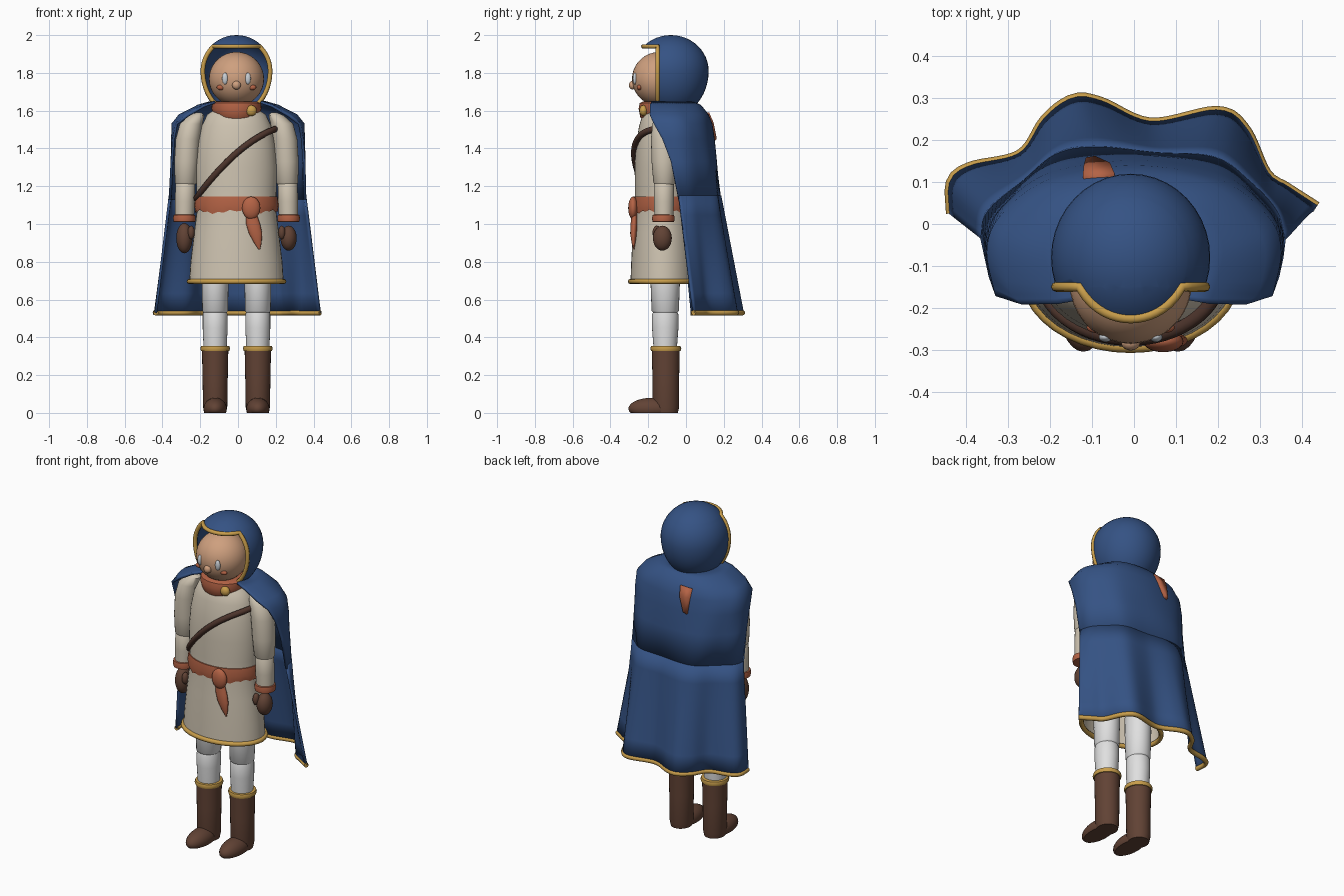
import bpy, bmesh, math
from mathutils import Vector

cube = bpy.data.objects.get("Cube")
if cube:
    bpy.data.objects.remove(cube, do_unlink=True)

CX, CY = -0.008, -0.12   # body axis


def material(name, r, g, b):
    m = bpy.data.materials.new(name)
    m.use_nodes = True
    m.diffuse_color = (r, g, b, 1)
    m.node_tree.nodes["Principled BSDF"].inputs["Base Color"].default_value = (r, g, b, 1)
    return m


BLUE = material("cloak blue", 0.035, 0.085, 0.23)
CREAM = material("tunic cream", 0.62, 0.55, 0.44)
RUST = material("rust cloth", 0.46, 0.125, 0.06)
BROWN = material("boot brown", 0.12, 0.055, 0.035)
DARK = material("strap brown", 0.075, 0.035, 0.025)
SKIN = material("skin", 0.62, 0.35, 0.21)
GOLD = material("gold trim", 0.58, 0.34, 0.07)
WHITE = material("trouser white", 0.74, 0.74, 0.74)
PALE = material("eye grey", 0.58, 0.62, 0.66)


def finish(name, bm, mat, thick=0, offset=0):
    mesh = bpy.data.meshes.new(name)
    bmesh.ops.recalc_face_normals(bm, faces=bm.faces[:])
    bm.to_mesh(mesh)
    bm.free()
    mesh.materials.append(mat)
    mesh.shade_smooth()
    mesh.set_sharp_from_angle(angle=math.radians(50))
    ob = bpy.data.objects.new(name, mesh)
    bpy.context.collection.objects.link(ob)
    if thick:
        mod = ob.modifiers.new("thickness", "SOLIDIFY")
        mod.thickness, mod.offset = thick, offset
    return ob


def loft(name, rows, mat, closed=True, caps=True, thick=0):
    """Skin rows of points that all have the same count."""
    bm = bmesh.new()
    rings = [[bm.verts.new(p) for p in row] for row in rows]
    n = len(rings[0])
    for a, b in zip(rings, rings[1:]):
        for i in range(n if closed else n - 1):
            j = (i + 1) % n
            bm.faces.new((a[i], a[j], b[j], b[i]))
    if closed and caps:
        bm.faces.new(rings[0])
        bm.faces.new(rings[-1])
    return finish(name, bm, mat, thick)


def ring(x, y, z, rx, ry, n=40):
    return [Vector((x + rx * math.cos(k * math.tau / n), y + ry * math.sin(k * math.tau / n), z))
            for k in range(n)]


def ball(name, loc, size, mat, floor=None, n=28):
    bm = bmesh.new()
    bmesh.ops.create_uvsphere(bm, u_segments=n, v_segments=n // 2, radius=1)
    for v in bm.verts:
        v.co = Vector(loc) + v.co * Vector(size)
        if floor is not None:
            v.co.z = max(v.co.z, floor)
    return finish(name, bm, mat)


def tube(name, pts, radius, mat, closed=False):
    curve = bpy.data.curves.new(name, "CURVE")
    curve.dimensions = "3D"
    curve.bevel_depth, curve.bevel_resolution, curve.use_fill_caps = radius, 2, True
    spline = curve.splines.new("POLY")
    spline.points.add(len(pts) - 1)
    for sp, p in zip(spline.points, pts):
        sp.co = (*p, 1)
    spline.use_cyclic_u = closed
    temp = bpy.data.objects.new(name, curve)
    bpy.context.collection.objects.link(temp)
    bm = bmesh.new()
    bm.from_mesh(temp.to_mesh())
    bpy.data.objects.remove(temp, do_unlink=True)
    finish(name, bm, mat)


def outline(pts, z, n=64):
    """Smooth curve through flat points, evenly resampled, at height z."""
    p = [Vector((x, y, z)) for x, y in pts]
    p = [2 * p[0] - p[1]] + p + [2 * p[-1] - p[-2]]
    dense = []
    for a, b, c, d in zip(p, p[1:], p[2:], p[3:]):
        for k in range(12):
            t = k / 12
            dense.append(0.5 * (2 * b + (c - a) * t + (2 * a - 5 * b + 4 * c - d) * t * t
                                + (3 * b - a - 3 * c + d) * t ** 3))
    dense.append(p[-2])
    dist = [0]
    for a, b in zip(dense, dense[1:]):
        dist.append(dist[-1] + (b - a).length)
    out, i = [], 0
    for k in range(n):
        s = dist[-1] * k / (n - 1)
        while i < len(dist) - 2 and dist[i + 1] < s:
            i += 1
        out.append(dense[i].lerp(dense[i + 1], (s - dist[i]) / (dist[i + 1] - dist[i])))
    return out


def mirrored(half):
    """Half outline from the middle of the back to the left front edge."""
    return [(-x, y) for x, y in reversed(half[1:])] + half


# Tunic, hem and sash
tunic = [(0.69, .25, .174), (0.8, .243, .17), (0.95, .225, .162), (1.07, .21, .153), (1.18, .212, .15),
         (1.3, .216, .152), (1.42, .205, .145), (1.52, .184, .128), (1.58, .155, .11), (1.61, .11, .09)]
loft("tunic", [ring(CX, CY, *r) for r in tunic], CREAM, caps=False)
tube("tunic_hem", ring(CX, CY, .696, .25, .174), .014, GOLD, True)
sash = [ring(CX, CY, *r) for r in [(1.145, .205, .148), (1.145, .217, .157), (1.1, .223, .163), (1.06, .217, .158)]]
for k, p in enumerate(sash[-1]):
    p.z += .009 * (k % 2) + .007 * math.sin(k * .9)
loft("sash", sash, RUST, caps=False)
ball("sash_knot", (.07, -.28, 1.085), (.048, .026, .06), RUST)
loft("sash_tail", [ring(x, y, z, r, r * .5, 16) for z, x, y, r in
                   [(1.08, .065, -.272, .025), (1.0, .08, -.275, .037), (.95, .093, -.278, .035),
                    (.9, .105, -.278, .02), (.865, .113, -.276, .004)]], RUST)

# Chest strap
strap = []
for k in range(25):
    a = math.radians(-88 + 166 * k / 24)
    x = .213 * math.sin(a)
    strap.append((CX + x, CY - .154 * math.cos(a), 1.375 + .87 * x - 1.2 * x * x))
tube("chest_strap", strap, .017, DARK)

# Neck scarf, clasp and the tail at the back
loft("neck_scarf", [ring(CX, -.13, *r) for r in
                    [(1.55, .1, .1), (1.565, .117, .112), (1.61, .132, .121), (1.64, .13, .115), (1.648, .11, .1)]], RUST)
ball("clasp", (.07, -.225, 1.6), (.029, .022, .029), GOLD)
loft("scarf_tail", [[(-.12, .1, 1.58), (-.045, .106, 1.585)], [(-.118, .122, 1.53), (-.055, .13, 1.53)],
                    [(-.112, .142, 1.44), (-.09, .146, 1.45)]], RUST, closed=False, thick=.035)

# Limbs, built once per side
for s, side in ((-1, "right"), (1, "left")):
    def limb(part, rows, mat, y=-.11, cap=True):
        loft(side + part, [ring(CX + s * x, y, z, r, r * d, 28) for z, x, r, d in rows], mat, caps=cap)

    limb("_upper_sleeve", [(1.59, .2, .015, 1), (1.575, .21, .04, 1), (1.53, .24, .06, 1.05), (1.45, .257, .065, 1.08),
                           (1.33, .265, .064, 1.05), (1.22, .268, .058, 1), (1.2, .27, .045, 1)], CREAM, -.115)
    limb("_lower_sleeve", [(1.24, .27, .04, 1), (1.225, .27, .052, 1), (1.12, .273, .053, 1), (1.03, .275, .05, 1)],
         CREAM, -.117)
    limb("_cuff", [(1.05, .276, .045, 1), (1.048, .276, .057, 1), (1.03, .276, .06, 1), (1.012, .276, .057, 1),
                   (1.01, .276, .04, 1)], RUST, -.12)
    ball(side + "_glove", (CX + s * .276, -.125, .925), (.043, .05, .066 if s > 0 else .08), BROWN)
    ball(side + "_thumb", (CX + s * .24, -.155, .955), (.019, .022, .036), BROWN)
    limb("_thigh", [(.9, .113, .07, 1.1), (.7, .113, .071, 1.1), (.54, .113, .068, 1.06), (.525, .113, .058, 1)], WHITE)
    limb("_shin", [(.55, .113, .058, 1), (.52, .113, .066, 1.06), (.45, .113, .066, 1.06), (.32, .113, .06, 1)], WHITE)
    limb("_boot", [(0, .113, .058, 1.1), (.03, .113, .064, 1.1), (.2, .113, .067, 1.06), (.34, .113, .07, 1.06)],
         BROWN, -.107)
    ball(side + "_foot", (CX + s * .113, -.18, .022), (.062, .125, .058), BROWN, floor=0)
    limb("_boot_cuff", [(.355, .113, .06, 1), (.353, .113, .075, 1.04), (.34, .113, .079, 1.04), (.328, .113, .075, 1.04),
                        (.326, .113, .06, 1)], GOLD, -.107)
    ball(side + "_eye", (CX + s * .06, -.27, 1.77), (.016, .012, .031), PALE, n=20)
    ball(side + "_cheek", (CX + s * .083, -.247, 1.723), (.022, .013, .014), RUST, n=20)

# Head
ball("head", (CX, -.14, 1.768), (.146, .146, .143), SKIN, n=36)
ball("nose", (CX, -.283, 1.735), (.023, .019, .023), SKIN, n=20)

# Hood: a shell cut open over the face and at the neck
HY, HZ, RX, RY, UP, DOWN = -.08, 1.81, .19, .2, .19, .24
FRONT, BROW, BASE = -.15, 1.94, 1.635
bm = bmesh.new()
bmesh.ops.create_uvsphere(bm, u_segments=40, v_segments=24, radius=1)
for v in bm.verts:
    v.co = (CX + v.co.x * RX, HY + v.co.y * RY, HZ + v.co.z * (UP if v.co.z > 0 else DOWN))
for co, no in (((0, FRONT, 0), (0, 1, 0)), ((0, 0, BROW), (0, 0, 1)), ((0, 0, BASE), (0, 0, 1))):
    bmesh.ops.bisect_plane(bm, geom=bm.verts[:] + bm.edges[:] + bm.faces[:], plane_co=co, plane_no=no)
gone = []
for f in bm.faces:
    c = f.calc_center_median()
    if c.z < BASE or (c.y < FRONT and c.z < BROW):
        gone.append(f)
bmesh.ops.delete(bm, geom=gone, context="FACES")
finish("hood", bm, BLUE, .012, -1)


def hood_half_width(y, z):
    h = (z - HZ) / (UP if z > HZ else DOWN)
    return RX * math.sqrt(max(0, 1 - h * h - ((y - HY) / RY) ** 2))


rim = [(hood_half_width(FRONT, z), FRONT, z) for z in [BASE + (BROW - BASE) * k / 16 for k in range(17)]]
corner = rim[-1][0]
brow_depth = RY * math.sqrt(1 - ((BROW - HZ) / UP) ** 2)
brow_width = hood_half_width(HY, BROW)
for k in range(1, 9):
    x = corner * (1 - k / 8)
    rim.append((x, HY - brow_depth * math.sqrt(1 - (x / brow_width) ** 2), BROW))
rim += [(-x, y, z) for x, y, z in reversed(rim[:-1])]
tube("hood_trim", [(CX + x, y, z) for x, y, z in rim], .012, GOLD)

# Cloak: shoulder cape, then the flared lower panel with its hem
shoulders = [
    (1.645, [(0, .03), (.09, .01), (.14, -.09), (.12, -.18)]),
    (1.625, [(0, .075), (.14, .05), (.21, -.05), (.18, -.19)]),
    (1.575, [(0, .115), (.19, .085), (.3, -.03), (.3, -.14), (.265, -.19)]),
    (1.53, [(0, .133), (.2, .1), (.31, .02), (.345, -.06), (.325, -.17)]),
    (1.45, [(0, .145), (.2, .115), (.31, .035), (.347, -.04), (.34, -.125)]),
    (1.33, [(0, .157), (.2, .13), (.3, .05), (.345, -.01), (.35, -.08)])]
waist = [(-.36, -.035), (-.345, .03), (-.26, .1), (-.18, .165), (-.09, .18), (.05, .165), (.19, .155),
         (.27, .1), (.335, .03), (.355, -.04)]
hem = [(-.435, .025), (-.435, .1), (-.39, .135), (-.27, .165), (-.21, .25), (-.145, .297), (-.08, .29),
       (.04, .24), (.2, .268), (.265, .225), (.315, .12), (.365, .085), (.435, .04)]
rows = [outline(mirrored(h), z) for z, h in shoulders]
loft("shoulder_cape", rows + [outline(waist, 1.13)], BLUE, closed=False, thick=.014)
top, bottom = outline(waist, 1.15), outline(hem, .53)
lower = [[a.lerp(b, k / 6) for a, b in zip(top, bottom)] for k in range(7)]
loft("lower_cloak", lower, BLUE, closed=False, thick=.014)
tube("cloak_hem", bottom, .014, GOLD)
